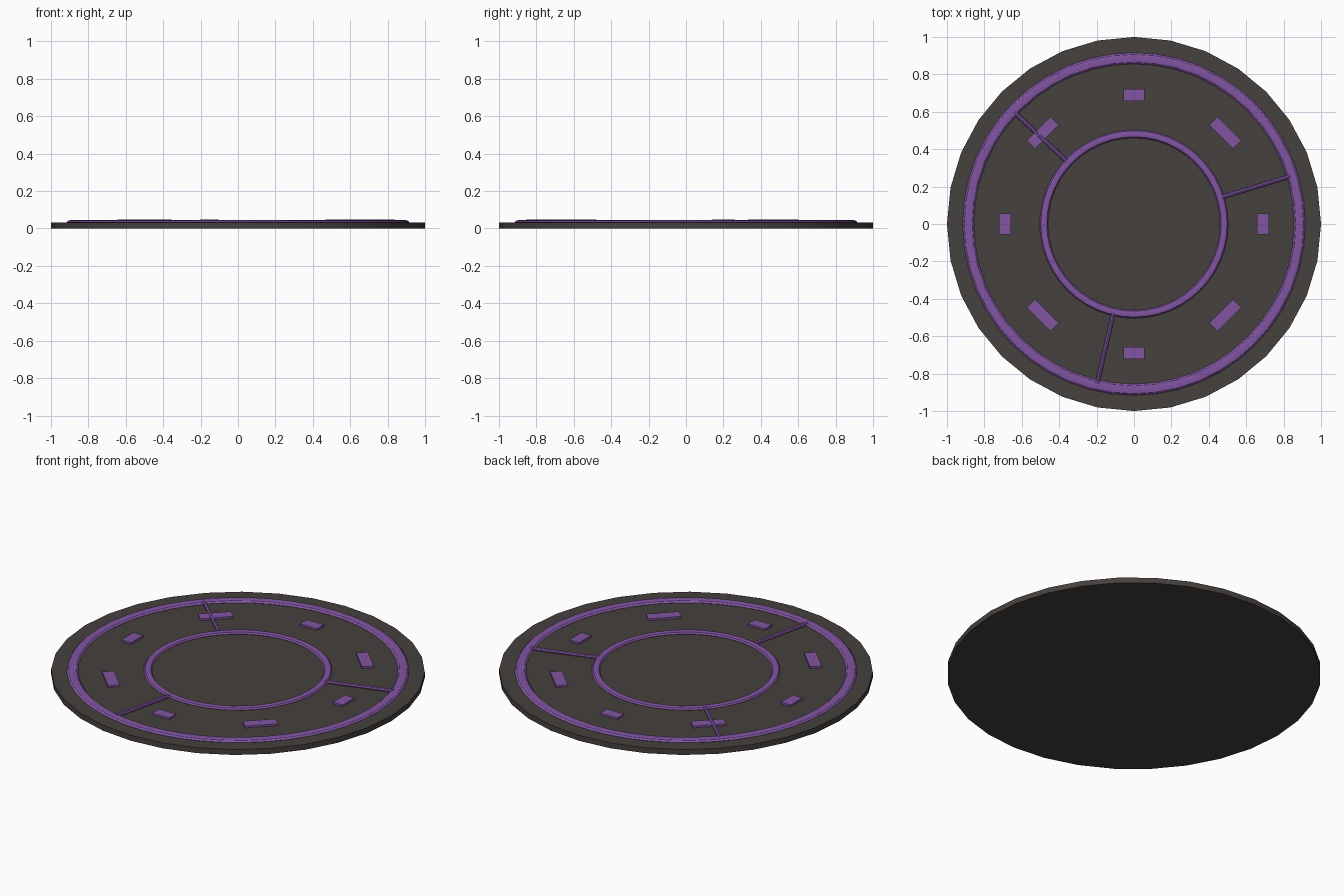
import bpy, bmesh, math
from mathutils import Matrix

if "Cube" in bpy.data.objects:
    bpy.data.objects.remove(bpy.data.objects["Cube"])


def material(name, rgb):
    m = bpy.data.materials.new(name)
    m.diffuse_color = (*rgb, 1)
    m.use_nodes = True
    m.node_tree.nodes["Principled BSDF"].inputs["Base Color"].default_value = m.diffuse_color
    return m


dark = material("dark_stone", (0.06, 0.052, 0.048))
purple = material("purple_glow", (0.22, 0.09, 0.36))


def finish(name, bm, mat):
    bmesh.ops.recalc_face_normals(bm, faces=bm.faces)
    me = bpy.data.meshes.new(name)
    bm.to_mesh(me)
    bm.free()
    ob = bpy.data.objects.new(name, me)
    bpy.context.collection.objects.link(ob)
    me.materials.append(mat)
    bpy.context.view_layer.objects.active = ob
    ob.select_set(True)
    bpy.ops.object.shade_smooth_by_angle(angle=math.radians(30))
    ob.select_set(False)


# base disc
bm = bmesh.new()
bmesh.ops.create_cone(bm, cap_ends=True, segments=32, radius1=1, radius2=1, depth=0.032,
                      matrix=Matrix.Translation((0, 0, 0.016)))
finish("base_disc", bm, dark)


# ring trims with a rounded section
def ring(name, major, half_width, z, half_height, segs=48, sides=8):
    bm = bmesh.new()
    rows = []
    for i in range(segs):
        a = 2 * math.pi * i / segs
        row = []
        for j in range(sides):
            b = 2 * math.pi * j / sides
            r = major + half_width * math.cos(b)
            row.append(bm.verts.new((r * math.cos(a), r * math.sin(a),
                                     z + half_height * math.sin(b))))
        rows.append(row)
    for i in range(segs):
        p, q = rows[i], rows[(i + 1) % segs]
        for j in range(sides):
            k = (j + 1) % sides
            bm.faces.new((p[j], q[j], q[k], p[k]))
    finish(name, bm, purple)


ring("outer_ring", 0.886, 0.03, 0.034, 0.012)
ring("inner_ring", 0.482, 0.022, 0.034, 0.012)

# rune blocks: short ones on the axes, long ones on the diagonals
for i in range(8):
    length = 0.18 if i % 2 else 0.112
    bm = bmesh.new()
    bmesh.ops.create_cube(bm, size=1, matrix=Matrix.Rotation(i * math.pi / 4, 4, 'Z')
                          @ Matrix.Translation((0.69, 0, 0.034))
                          @ Matrix.Diagonal((0.064, length, 0.018, 1)))
    finish(f"rune_block_{i + 1}", bm, purple)

# three thin spokes between the rings
for i in range(3):
    a = math.radians(17 + 120 * i)
    bm = bmesh.new()
    bmesh.ops.create_cone(bm, cap_ends=True, segments=8, radius1=0.011, radius2=0.011, depth=0.385,
                          matrix=Matrix.Rotation(a, 4, 'Z')
                          @ Matrix.Translation((0.684, 0, 0.038))
                          @ Matrix.Rotation(math.pi / 2, 4, 'Y'))
    finish(f"spoke_{i + 1}", bm, purple)
